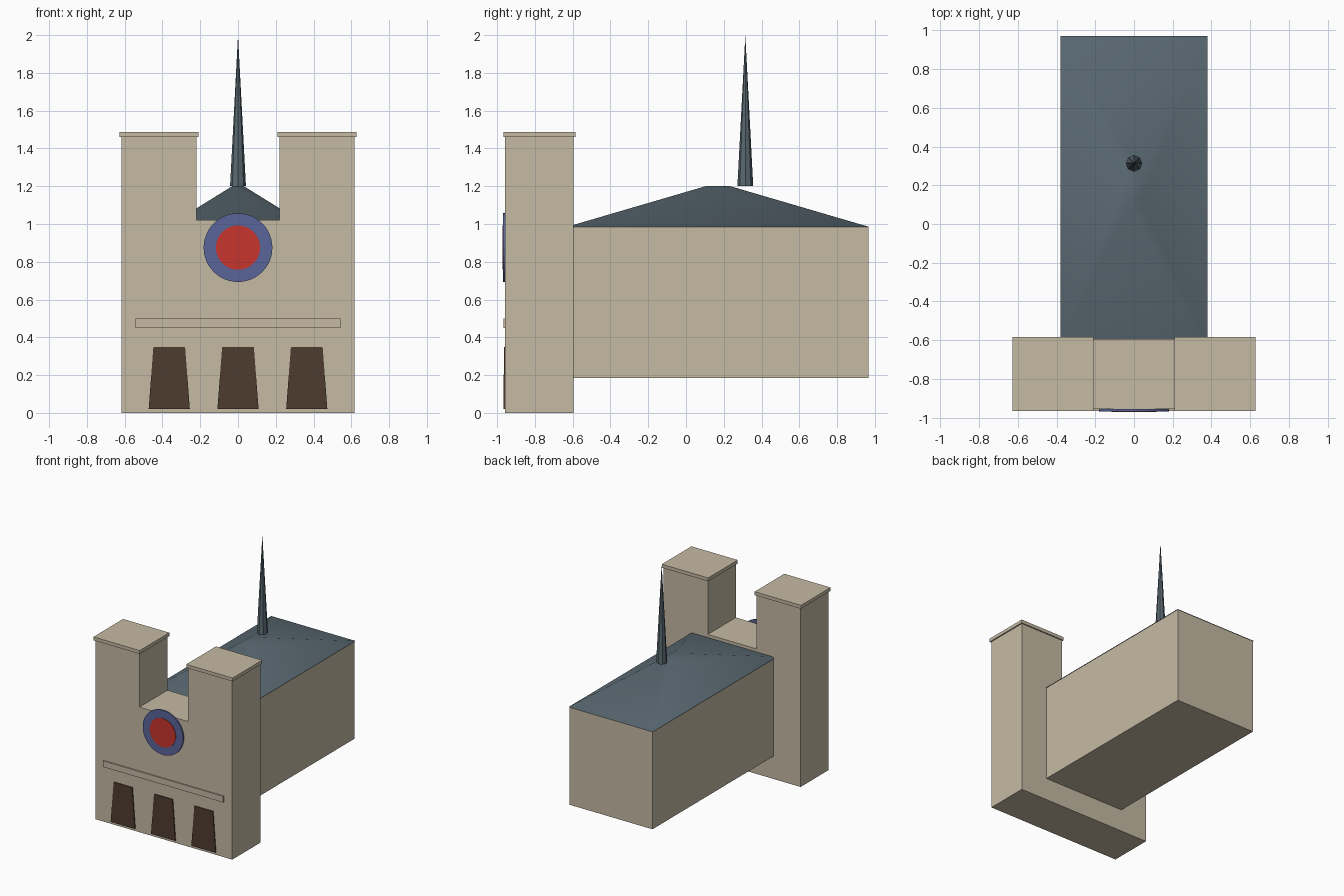
import bpy, bmesh, math
from mathutils import Matrix, Vector

if "Cube" in bpy.data.objects:
    bpy.data.objects.remove(bpy.data.objects["Cube"], do_unlink=True)


def material(name, rgb):
    m = bpy.data.materials.new(name)
    m.use_nodes = True
    m.diffuse_color = (*rgb, 1)
    bsdf = next(n for n in m.node_tree.nodes if n.type == 'BSDF_PRINCIPLED')
    bsdf.inputs["Base Color"].default_value = (*rgb, 1)
    return m


STONE = material("stone", (0.56, 0.49, 0.37))
SLATE = material("slate", (0.10, 0.14, 0.165))
BLUE = material("blue glass", (0.10, 0.13, 0.32))
RED = material("red glass", (0.58, 0.035, 0.027))
WOOD = material("dark wood", (0.075, 0.045, 0.028))


def finish(name, bm, mat, smooth=None):
    me = bpy.data.meshes.new(name)
    bmesh.ops.recalc_face_normals(bm, faces=bm.faces)
    bm.to_mesh(me)
    bm.free()
    me.materials.append(mat)
    ob = bpy.data.objects.new(name, me)
    bpy.context.collection.objects.link(ob)
    if smooth:
        bpy.ops.object.select_all(action='DESELECT')
        bpy.context.view_layer.objects.active = ob
        ob.select_set(True)
        bpy.ops.object.shade_smooth_by_angle(angle=math.radians(smooth))
    return ob


def box(name, lo, hi, mat, taper=1, smooth=None):
    """Box between two corners; taper scales its top about the centre."""
    lo, hi = Vector(lo), Vector(hi)
    bm = bmesh.new()
    bmesh.ops.create_cube(bm, size=1)
    for v in bm.verts:
        if v.co.z > 0:
            v.co.x *= taper
            v.co.y *= taper
        v.co = (lo + hi) / 2 + v.co * (hi - lo)
    return finish(name, bm, mat, smooth)


def cone(name, r1, r2, depth, sides, matrix, mat, smooth=None):
    bm = bmesh.new()
    bmesh.ops.create_cone(bm, cap_ends=True, segments=sides, radius1=r1,
                          radius2=r2, depth=depth, matrix=matrix)
    return finish(name, bm, mat, smooth)


# West front and its two towers
FRONT, BACK = -0.957, -0.595
box("facade", (-0.618, FRONT, 0), (0.618, BACK, 1.02), STONE)
for side, cx in (("right", -0.419), ("left", 0.419)):
    box(side + "_tower", (cx - 0.199, FRONT, 1.02), (cx + 0.199, BACK, 1.46), STONE)
    box(side + "_tower_cap", (cx - 0.209, FRONT - 0.01, 1.46),
        (cx + 0.209, BACK + 0.01, 1.488), STONE)
box("gallery_band", (-0.543, FRONT - 0.01, 0.45), (0.543, FRONT + 0.01, 0.5), STONE)

# Tapered doors
for name, cx in (("right_door", -0.364), ("middle_door", 0), ("left_door", 0.364)):
    box(name, (cx - 0.109, FRONT - 0.009, 0.02), (cx + 0.109, FRONT + 0.009, 0.35),
        WOOD, taper=0.77)

# Round window
for name, r, out, mat in (("rose_window_ring", 0.182, 0.011, BLUE),
                          ("rose_window_centre", 0.117, 0.015, RED)):
    turn = Matrix.Translation((0, FRONT - out / 2, 0.875)) @ Matrix.Rotation(math.pi / 2, 4, 'X')
    cone(name, r, r, out, 48, turn, mat, smooth=40)

# Nave, hipped roof and spire
box("nave", (-0.374, -0.62, 0.186), (0.374, 0.966, 0.984), STONE)
box("roof", (-0.38, -0.634, 0.984), (0.38, 0.972, 1.2), SLATE, taper=0.082, smooth=40)
cone("spire", 0.042, 0, 0.8, 8, Matrix.Translation((0, 0.314, 1.6)), SLATE)
